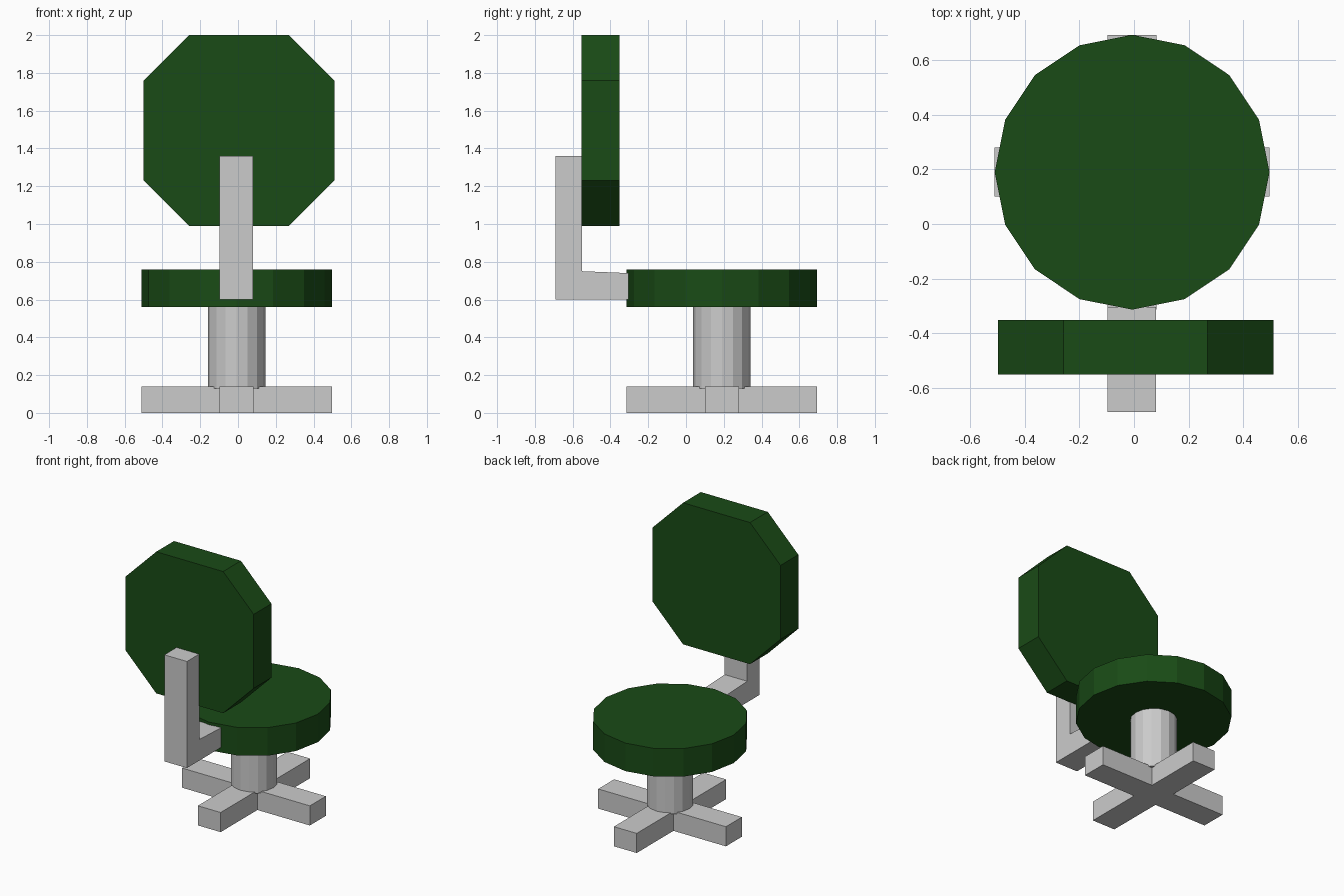
import bpy, bmesh
from mathutils import Vector

if "Cube" in bpy.data.objects:
    bpy.data.objects.remove(bpy.data.objects["Cube"])

green = bpy.data.materials.new("dark_green")
green.diffuse_color = (0.01, 0.07, 0.008, 1)
green.use_nodes = True
green.node_tree.nodes["Principled BSDF"].inputs["Base Color"].default_value = green.diffuse_color

CX, CY = -0.007, 0.19   # axis of the swivel


def finish(name, bm, mat=None):
    bmesh.ops.recalc_face_normals(bm, faces=bm.faces)
    mesh = bpy.data.meshes.new(name)
    bm.to_mesh(mesh)
    bm.free()
    if mat:
        mesh.materials.append(mat)
    obj = bpy.data.objects.new(name, mesh)
    bpy.context.collection.objects.link(obj)
    return obj


def extrude_profile(name, points, depth, mat=None):
    """Extrude a flat outline of 3D points along the depth vector."""
    bm = bmesh.new()
    face = bm.faces.new([bm.verts.new(p) for p in points])
    new = bmesh.ops.extrude_face_region(bm, geom=[face], use_keep_orig=True)["geom"]
    verts = [g for g in new if isinstance(g, bmesh.types.BMVert)]
    bmesh.ops.translate(bm, verts=verts, vec=Vector(depth))
    return finish(name, bm, mat)


def disc(name, radius, z0, z1, mat=None):
    """16-sided flat-faced cylinder on the swivel axis."""
    bm = bmesh.new()
    bmesh.ops.create_cone(bm, cap_ends=True, segments=16, radius1=radius,
                          radius2=radius, depth=z1 - z0)
    bmesh.ops.translate(bm, verts=bm.verts, vec=(CX, CY, (z0 + z1) / 2))
    return finish(name, bm, mat)


# Cross-shaped foot
a, r = 0.09, 0.504
quarter = [(r, -a), (r, a), (a, a)]
cross = []
for _ in range(4):
    cross += quarter
    quarter = [(-y, x) for x, y in quarter]
extrude_profile("base_cross", [(CX + x, CY + y, 0) for x, y in cross], (0, 0, 0.14))

# Pedestal and round seat
disc("column", 0.152, 0.13, 0.57)
disc("seat", 0.504, 0.56, 0.76, green)

# L-shaped bracket carrying the backrest
bracket = [(-0.69, 0.6), (-0.305, 0.6), (-0.305, 0.74),
           (-0.55, 0.75), (-0.55, 1.36), (-0.69, 1.36)]
extrude_profile("back_bracket", [(-0.098, y, z) for y, z in bracket], (0.178, 0, 0))

# Octagonal backrest
h, c = 0.505, 0.264
octagon = [(c, -h), (h, -c), (h, c), (c, h), (-c, h), (-h, c), (-h, -c), (-c, -h)]
extrude_profile("backrest", [(0.006 + x, -0.553, 1.495 + z) for x, z in octagon],
                (0, 0.2, 0), green)
